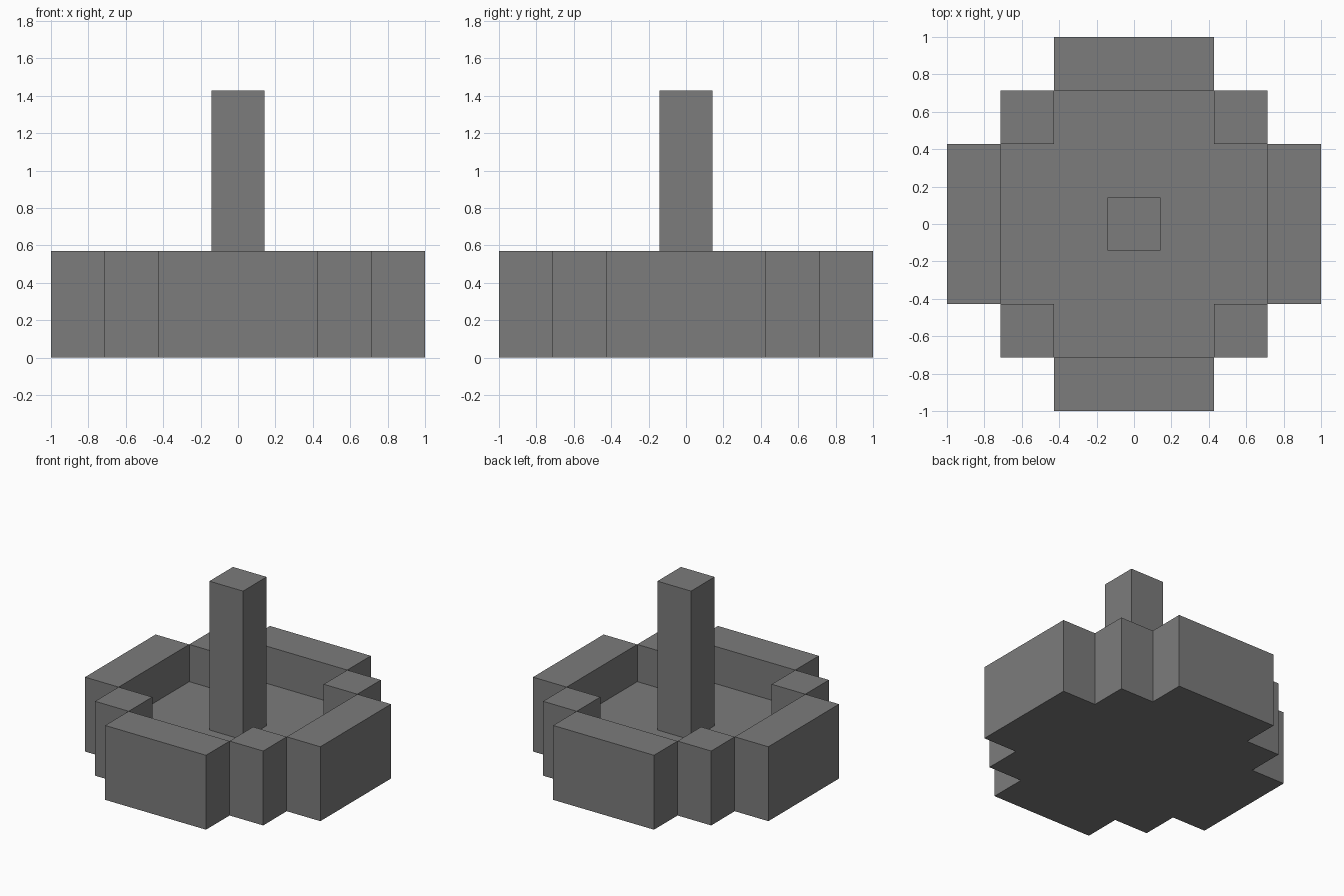
import bpy
import bmesh
from mathutils import Matrix, Vector
from math import radians

cube = bpy.data.objects.get("Cube")
if cube:
    bpy.data.objects.remove(cube, do_unlink=True)

U = 2 / 7  # one block; the basin is seven blocks wide

stone = bpy.data.materials.new("grey stone")
stone.use_nodes = True
GREY = (0.2, 0.2, 0.2, 1)
stone.diffuse_color = GREY
stone.node_tree.nodes["Principled BSDF"].inputs["Base Color"].default_value = GREY


def add_object(name, bm):
    bmesh.ops.recalc_face_normals(bm, faces=bm.faces)
    mesh = bpy.data.meshes.new(name)
    bm.to_mesh(mesh)
    bm.free()
    mesh.materials.append(stone)
    obj = bpy.data.objects.new(name, mesh)
    bpy.context.collection.objects.link(obj)


def box(name, centre, size, turn=0):
    """Box measured in blocks, turned about the z axis."""
    bm = bmesh.new()
    place = (Matrix.Rotation(radians(turn), 4, "Z")
             @ Matrix.Translation(Vector(centre) * U)
             @ Matrix.Diagonal((*(Vector(size) * U), 1)))
    bmesh.ops.create_cube(bm, size=1, matrix=place)
    add_object(name, bm)


# Walls and corner blocks around the basin
sides = ("front", "left", "back", "right")
corners = ("front_left", "back_left", "back_right", "front_right")
for i in range(4):
    box(sides[i] + "_wall", (0, -3, 1), (3, 1, 2), 90 * i)
    box(corners[i] + "_corner", (2, -2, 1), (1, 1, 2), 90 * i)

# Cross-shaped floor, one block thick
bm = bmesh.new()
outline = []
for i in range(4):
    spin = Matrix.Rotation(radians(90 * i), 3, "Z")
    for x, y in ((-1.5, -2.5), (1.5, -2.5), (1.5, -1.5)):
        outline.append(bm.verts.new(spin @ Vector((x, y, 0)) * U))
base = bm.faces.new(outline)
raised = bmesh.ops.extrude_face_region(bm, geom=[base], use_keep_orig=True)
top = [v for v in raised["geom"] if isinstance(v, bmesh.types.BMVert)]
bmesh.ops.translate(bm, verts=top, vec=(0, 0, U))
add_object("basin_floor", bm)

# Central pillar
box("central_pillar", (0, 0, 3), (1, 1, 4))
